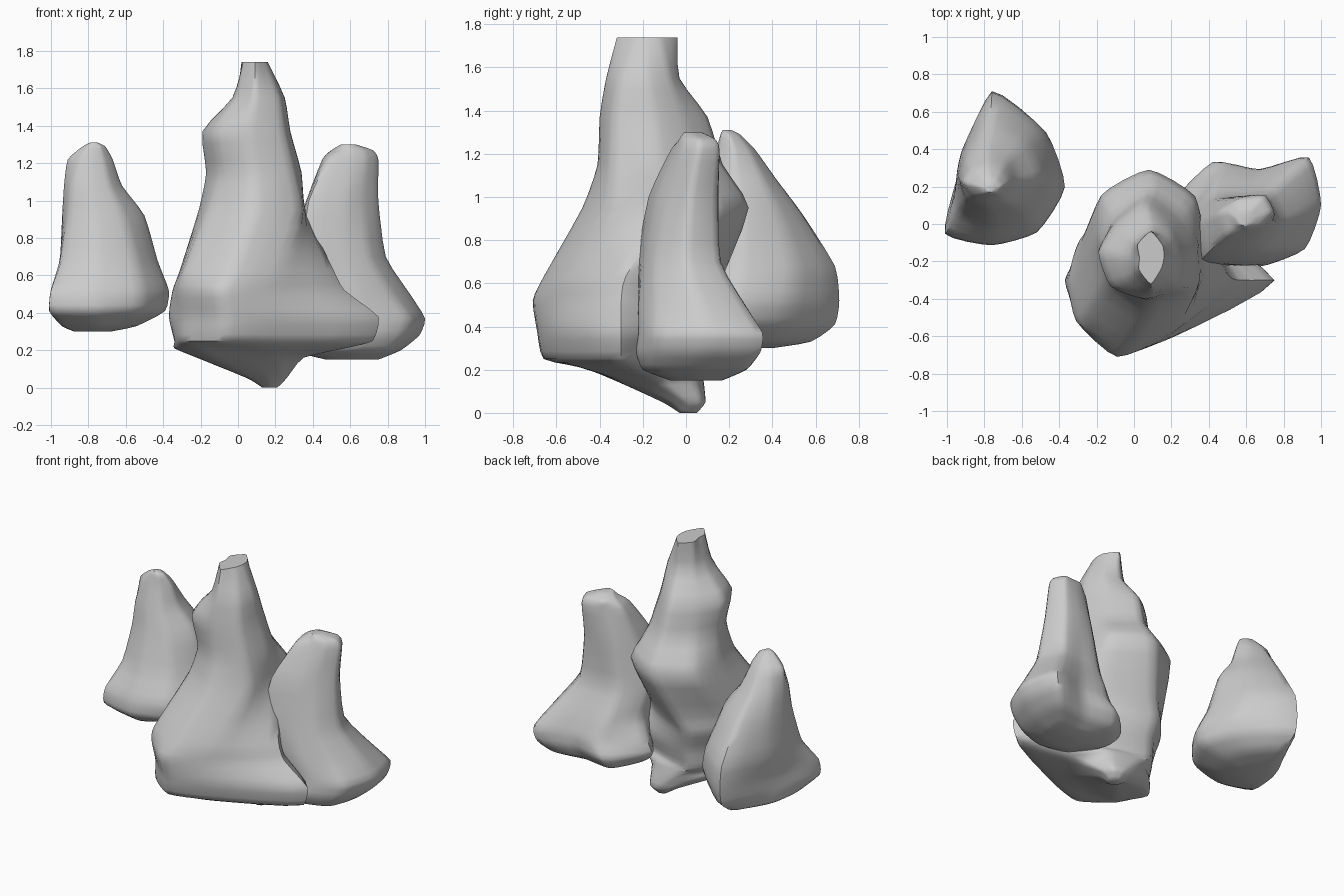
import bpy, bmesh, math
from mathutils import Vector


def spline(a, b, c, d, t, k=0.28):
    """Soft cubic between b and c."""
    m0, m1 = (c - a) * k, (d - b) * k
    return (b * (2*t**3 - 3*t**2 + 1) + m0 * (t**3 - 2*t**2 + t)
            + c * (3*t**2 - 2*t**3) + m1 * (t**3 - t**2))


def rock(name, rings, around=4, up=3):
    """Loft rings of (z, cx, cy, eight radii counter-clockwise from +x)."""
    loops = []
    for z, cx, cy, *r in rings:
        p = [Vector((cx + q * math.cos(i * math.pi / 4),
                     cy + q * math.sin(i * math.pi / 4), z)) for i, q in enumerate(r)]
        loops.append([spline(p[i - 1], p[i], p[(i + 1) % 8], p[(i + 2) % 8], j / around)
                      for i in range(8) for j in range(around)])
    n, last = len(loops[0]), len(loops) - 1
    dense = []
    for i in range(last):
        quad = [loops[max(i - 1, 0)], loops[i], loops[i + 1], loops[min(i + 2, last)]]
        for j in range(up):
            dense.append([spline(*(l[s] for l in quad), j / up) for s in range(n)])
    dense.append(loops[-1])
    bm = bmesh.new()
    vs = [[bm.verts.new(v) for v in l] for l in dense]
    for a, b in zip(vs, vs[1:]):
        for s in range(n):
            bm.faces.new((a[s], a[(s + 1) % n], b[(s + 1) % n], b[s]))
    bm.faces.new(vs[0][::-1])
    bm.faces.new(vs[-1])
    bmesh.ops.recalc_face_normals(bm, faces=bm.faces)
    me = bpy.data.meshes.new(name)
    bm.to_mesh(me)
    bm.free()
    ob = bpy.data.objects.new(name, me)
    bpy.context.collection.objects.link(ob)
    bpy.context.view_layer.objects.active = ob
    ob.select_set(True)
    bpy.ops.object.shade_smooth_by_angle(angle=math.radians(50))
    ob.select_set(False)


# tall middle rock with a spreading skirt and a pointed underside
rock("tall_rock", [
    (0.00, .17, .01, .04, .04, .04, .04, .04, .04, .04, .04),
    (0.05, .16, .00, .10, .10, .09, .10, .11, .12, .11, .10),
    (0.16, .05, -.15, .30, .26, .23, .22, .27, .27, .20, .24),
    (0.21, -.03, -.27, .60, .40, .34, .25, .31, .26, .21, .30),
    (0.25, -.08, -.30, .80, .42, .37, .23, .26, .29, .36, .39),
    (0.38, -.07, -.30, .82, .45, .39, .26, .30, .30, .39, .42),
    (0.52, -.09, -.30, .66, .44, .43, .29, .26, .31, .41, .41),
    (0.63, -.03, -.28, .54, .42, .45, .33, .28, .35, .38, .38),
    (0.95, .08, -.10, .28, .35, .39, .36, .29, .33, .38, .36),
    (1.15, .08, -.13, .26, .24, .30, .25, .25, .25, .28, .30),
    (1.37, .06, -.15, .22, .20, .25, .21, .25, .26, .25, .26),
    (1.55, .09, -.18, .16, .15, .15, .13, .12, .14, .19, .18),
    (1.74, .09, -.18, .07, .09, .14, .10, .06, .09, .14, .08),
])

# right rock with a three-cornered foot
rock("right_rock", [
    (0.15, .62, .05, .13, .16, .11, .15, .15, .14, .12, .12),
    (0.20, .62, .05, .25, .32, .20, .32, .34, .29, .25, .26),
    (0.28, .66, .09, .31, .36, .20, .34, .46, .36, .32, .32),
    (0.37, .68, .10, .32, .36, .19, .29, .45, .38, .32, .33),
    (0.50, .63, .06, .29, .30, .18, .26, .33, .36, .28, .27),
    (0.70, .56, .00, .23, .22, .15, .20, .28, .31, .20, .20),
    (1.00, .57, .02, .18, .17, .13, .15, .20, .27, .16, .14),
    (1.22, .61, .06, .14, .13, .09, .10, .16, .18, .11, .11),
    (1.27, .61, .06, .11, .10, .07, .09, .11, .11, .09, .09),
    (1.30, .59, .03, .04, .05, .04, .04, .04, .04, .04, .04),
])

# left rock leaning forward, rounded at the base
rock("left_rock", [
    (0.30, -.78, .26, .10, .10, .14, .10, .09, .13, .12, .10),
    (0.33, -.76, .25, .22, .24, .33, .18, .17, .25, .25, .22),
    (0.41, -.76, .20, .37, .37, .49, .21, .20, .35, .31, .33),
    (0.52, -.76, .20, .39, .41, .51, .21, .19, .34, .30, .34),
    (0.68, -.76, .25, .33, .36, .44, .22, .19, .26, .27, .30),
    (0.92, -.77, .25, .27, .26, .29, .19, .17, .19, .19, .22),
    (1.08, -.79, .23, .17, .18, .19, .15, .14, .14, .13, .15),
    (1.22, -.78, .22, .11, .10, .10, .11, .13, .10, .08, .09),
    (1.29, -.77, .20, .06, .05, .05, .05, .06, .05, .04, .05),
    (1.31, -.77, .19, .02, .02, .02, .02, .02, .02, .02, .02),
])
